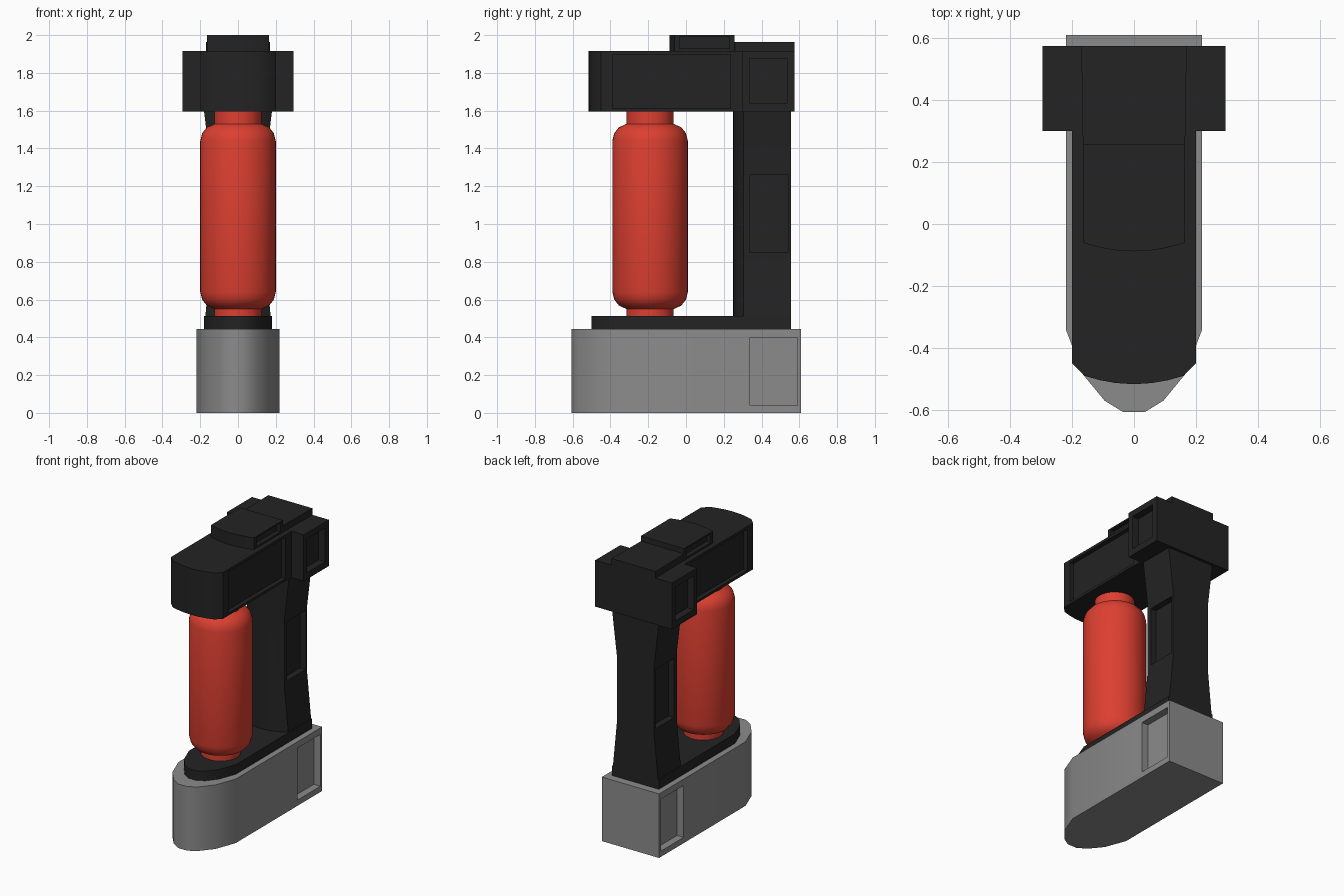
import bpy, bmesh, math

if "Cube" in bpy.data.objects:
    bpy.data.objects.remove(bpy.data.objects["Cube"])


def material(name, rgb):
    m = bpy.data.materials.new(name)
    m.diffuse_color = (*rgb, 1)
    m.use_nodes = True
    m.node_tree.nodes["Principled BSDF"].inputs["Base Color"].default_value = m.diffuse_color
    return m


GREY = material("base grey", (0.26, 0.26, 0.26))
BLACK = material("body black", (0.017, 0.017, 0.017))
RED = material("canister red", (0.72, 0.05, 0.03))


def mirrored(half):
    """Close a right-hand outline by mirroring it in x."""
    return half + [(-x, y) for x, y in reversed(half) if x > 1e-5]


def arc_half(w, y_side, y_mid, back, back_w=None, n=6):
    """Right half of a block with a bowed front, listed from back to front."""
    pts = [(back_w or w, back)]
    for i in range(n + 1):
        t = 1 - i / n
        pts.append((w * t, y_mid + (y_side - y_mid) * t * t))
    return pts


def loft(name, sections, mat):
    """Skin a stack of (z, outline) sections."""
    bm = bmesh.new()
    rings = [[bm.verts.new((x, y, z)) for x, y in o] for z, o in sections]
    bm.faces.new(rings[0])
    bm.faces.new(rings[-1])
    n = len(rings[0])
    for a, b in zip(rings, rings[1:]):
        for i in range(n):
            j = (i + 1) % n
            bm.faces.new((a[i], a[j], b[j], b[i]))
    bmesh.ops.recalc_face_normals(bm, faces=bm.faces)
    me = bpy.data.meshes.new(name)
    bm.to_mesh(me)
    bm.free()
    ob = bpy.data.objects.new(name, me)
    bpy.context.collection.objects.link(ob)
    me.materials.append(mat)
    return ob


def prism(name, half, z0, z1, mat):
    o = mirrored(half)
    return loft(name, [(z0, o), (z1, o)], mat)


def activate(ob):
    bpy.ops.object.select_all(action='DESELECT')
    ob.select_set(True)
    bpy.context.view_layer.objects.active = ob


def side_recess(ob, floor_x, y0, y1, z0, z1):
    """Cut a rectangular pocket into both sides, down to x = floor_x."""
    for s in (1, -1):
        xa, xb = s * floor_x, s * (floor_x + 0.3)
        o = [(xa, y0), (xb, y0), (xb, y1), (xa, y1)]
        cutter = loft("cutter", [(z0, o), (z1, o)], ob.data.materials[0])
        cutter.hide_render = True
        mod = ob.modifiers.new("pocket", 'BOOLEAN')
        mod.operation = 'DIFFERENCE'
        mod.solver = 'EXACT'
        mod.object = cutter
        activate(ob)
        bpy.ops.object.modifier_apply(modifier=mod.name)
        bpy.data.objects.remove(cutter)


# Base block with rounded nose
base = prism("base", [(0.22, 0.61), (0.22, -0.34), (0.165, -0.485),
                      (0.095, -0.57), (0.035, -0.607)], 0, 0.445, GREY)
side_recess(base, 0.17, 0.34, 0.59, 0.04, 0.40)

# Foot plate under the canister
plate = prism("foot_plate", [(0.18, 0.555), (0.18, -0.28), (0.135, -0.40),
                             (0.08, -0.47), (0.03, -0.5)], 0.44, 0.512, BLACK)

# Waisted rear column
column = loft("column", [(z, mirrored(arc_half(w, 0.305, 0.25, 0.555)))
                         for z, w in ((0.44, 0.18), (0.82, 0.143),
                                      (1.29, 0.143), (1.60, 0.18))], BLACK)
side_recess(column, 0.10, 0.335, 0.54, 0.85, 1.26)

# Overhanging head
head = prism("head", [(0.2, 0.45), (0.2, -0.45), (0.16, -0.49), (0.11, -0.504),
                      (0.06, -0.513), (0, -0.517)], 1.595, 1.917, BLACK)
side_recess(head, 0.17, -0.39, 0.235, 1.612, 1.898)

# Wide block at the back of the head
block = prism("rear_block", [(0.295, 0.575), (0.295, 0.30)], 1.595, 1.917, BLACK)
side_recess(block, 0.245, 0.335, 0.535, 1.64, 1.875)

# Raised caps on top
prism("rear_cap", arc_half(0.165, 0.26, 0.235, 0.575, 0.17), 1.90, 1.963, BLACK)
cap = prism("top_cap", arc_half(0.165, -0.06, -0.088, 0.258), 1.90, 2.0, BLACK)
side_recess(cap, 0.135, -0.035, 0.23, 1.93, 1.99)

# Turned canister
profile = [(0.125, 0.505), (0.125, 0.55), (0.165, 0.568), (0.19, 0.60),
           (0.2, 0.64), (0.2, 1.44), (0.19, 1.48), (0.165, 1.512),
           (0.125, 1.53), (0.125, 1.60)]
N = 40
loft("canister", [(z, [(r * math.cos(2 * math.pi * i / N),
                        -0.19 + r * math.sin(2 * math.pi * i / N))
                       for i in range(N)]) for r, z in profile], RED)

for ob in list(bpy.context.collection.objects):
    activate(ob)
    bpy.ops.object.shade_smooth_by_angle(angle=math.radians(32))
